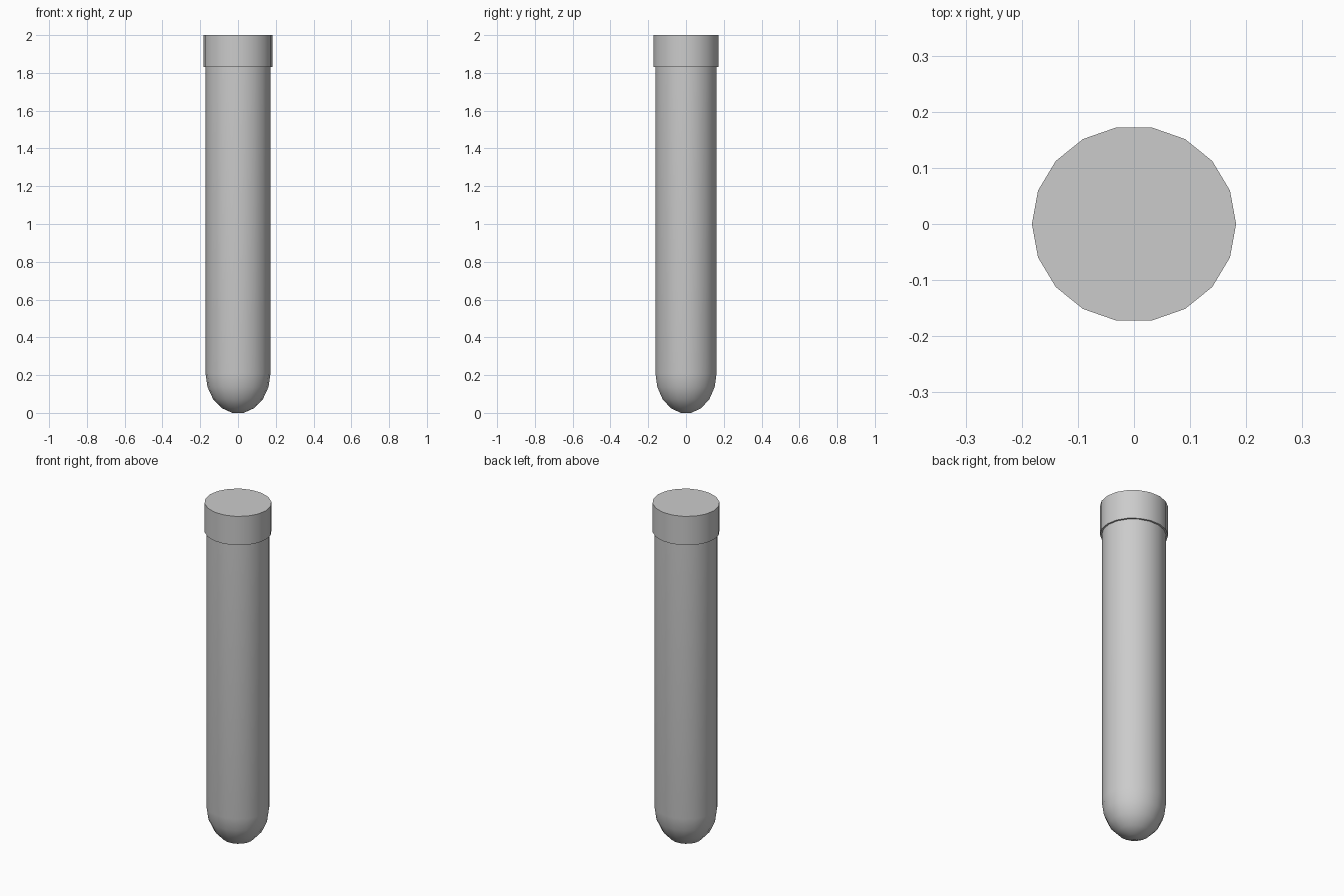
import bpy, bmesh, math

if "Cube" in bpy.data.objects:
    bpy.data.objects.remove(bpy.data.objects["Cube"])

SIDES = 18


def lathe(name, profile, aspect):
    """Spin (radius, z) points into a closed 18-sided solid, narrowed in y."""
    bm = bmesh.new()
    rings = []
    for r, z in profile:
        ring = []
        for i in range(SIDES):
            a = 2 * math.pi * i / SIDES
            ring.append(bm.verts.new((r * math.cos(a), r * aspect * math.sin(a), z)))
        rings.append(ring)
    for low, high in zip(rings, rings[1:]):
        for i in range(SIDES):
            j = (i + 1) % SIDES
            bm.faces.new((low[i], low[j], high[j], high[i]))
    bm.faces.new(rings[0][::-1])
    bm.faces.new(rings[-1])
    mesh = bpy.data.meshes.new(name)
    bm.to_mesh(mesh)
    bm.free()
    obj = bpy.data.objects.new(name, mesh)
    bpy.context.collection.objects.link(obj)
    bpy.ops.object.select_all(action='DESELECT')
    obj.select_set(True)
    bpy.context.view_layer.objects.active = obj
    bpy.ops.object.shade_smooth_by_angle(angle=math.radians(35))
    return obj


# Tube with rounded bottom
R, H = 0.172, 0.213
dome = [(R * math.cos(math.radians(a)),
         H * (math.sin(math.radians(80)) - math.sin(math.radians(a))))
        for a in (80, 60, 40, 20, 0)]
lathe("tube", dome + [(R, 1.84)], 0.955)

# Cap over the tube mouth
lathe("cap", [(0.182, 1.83), (0.182, 2.0)], 0.96)
